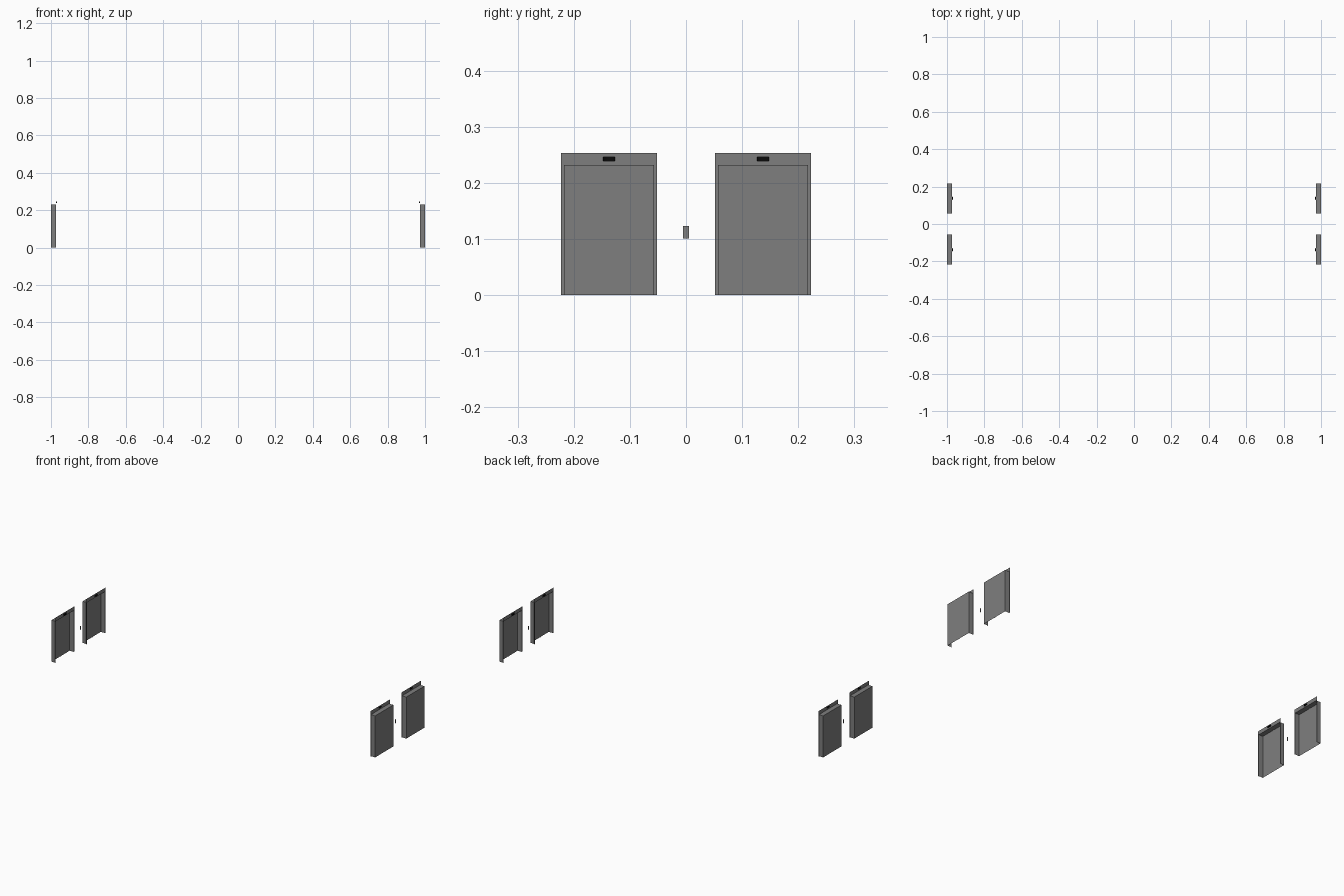
import bpy
import math

if "Cube" in bpy.data.objects:
    bpy.data.objects.remove(bpy.data.objects["Cube"])

XO, XI = 1.0, 0.974          # outer face and flange plane
YC = 0.1373                  # panel centre
HB, HF = 0.0803, 0.0858      # half widths: box, flange
ZB, ZF = 0.232, 0.253        # heights: box, flange
SW, Z1, Z2 = 0.0108, 0.239, 0.246   # clip slot half width and height range

dark = bpy.data.materials.new("dark_grey")
dark.diffuse_color = (0.21, 0.21, 0.21, 1)
dark.use_nodes = True
dark.node_tree.nodes["Principled BSDF"].inputs["Base Color"].default_value = dark.diffuse_color
black = bpy.data.materials.new("black")
black.diffuse_color = (0.003, 0.003, 0.003, 1)
black.use_nodes = True
black.node_tree.nodes["Principled BSDF"].inputs["Base Color"].default_value = black.diffuse_color


def add_object(name, quads, sx, mat=dark):
    verts, faces = [], []
    for q in quads:
        n = len(verts)
        verts += [(x * sx, y, z) for x, y, z in q]
        f = list(range(n, n + len(q)))
        faces.append(f if sx > 0 else f[::-1])
    me = bpy.data.meshes.new(name)
    me.from_pydata(verts, [], faces)
    me.materials.append(mat)
    me.update()
    ob = bpy.data.objects.new(name, me)
    bpy.context.collection.objects.link(ob)
    return ob


def plate_x(x, y0, y1, z0, z1):
    return [(x, y0, z0), (x, y1, z0), (x, y1, z1), (x, y0, z1)]


def plate_y(y, z0, z1):
    return [(XI, y, z0), (XO, y, z0), (XO, y, z1), (XI, y, z1)]


for side, sx in (("right", 1), ("left", -1)):
    for end, yc in (("front", -YC), ("rear", YC)):
        tag = side + "_" + end

        # hollow pan, open at the back and the bottom
        a, b = yc - HB, yc + HB
        pan = [plate_x(XO, a, b, 0, ZB),
               plate_y(a, 0, ZB),
               plate_y(b, 0, ZB)[::-1],
               [(XI, a, ZB), (XO, a, ZB), (XO, b, ZB), (XI, b, ZB)]]
        add_object("panel_pan_" + tag, pan, sx)

        # low stiffening strip on the inside of the pan face
        add_object("inner_strip_" + tag,
                   [plate_x(XO - 0.002, yc - 0.006, yc + 0.006, 0, ZB)[::-1]], sx)

        # flange: narrow sides, tall top strip with a slot
        c, d = yc - HF, yc + HF
        flange = [plate_x(XI, c, a, 0, ZB), plate_x(XI, b, d, 0, ZB),
                  plate_x(XI, c, d, ZB, Z1), plate_x(XI, c, d, Z2, ZF),
                  plate_x(XI, c, yc - SW, Z1, Z2),
                  plate_x(XI, yc + SW, d, Z1, Z2)]
        add_object("flange_" + tag, flange, sx)

        # rounded clip bulging inwards from the slot, capped above and below
        pts = [(XI - 0.007 * math.sin(math.pi * i / 10),
                yc - SW * math.cos(math.pi * i / 10)) for i in range(11)]
        clip = [[(p[0], p[1], Z1), (q[0], q[1], Z1),
                 (q[0], q[1], Z2), (p[0], p[1], Z2)][::-1]
                for p, q in zip(pts, pts[1:])]
        clip.append([(x, y, Z2) for x, y in pts[::-1]])
        clip.append([(x, y, Z1) for x, y in pts])
        add_object("clip_" + tag, clip, sx, black)

    # small plate between the two panels
    add_object("middle_tab_" + side,
               [plate_x(XI, -0.005, 0.005, 0.101, 0.123)], sx)
